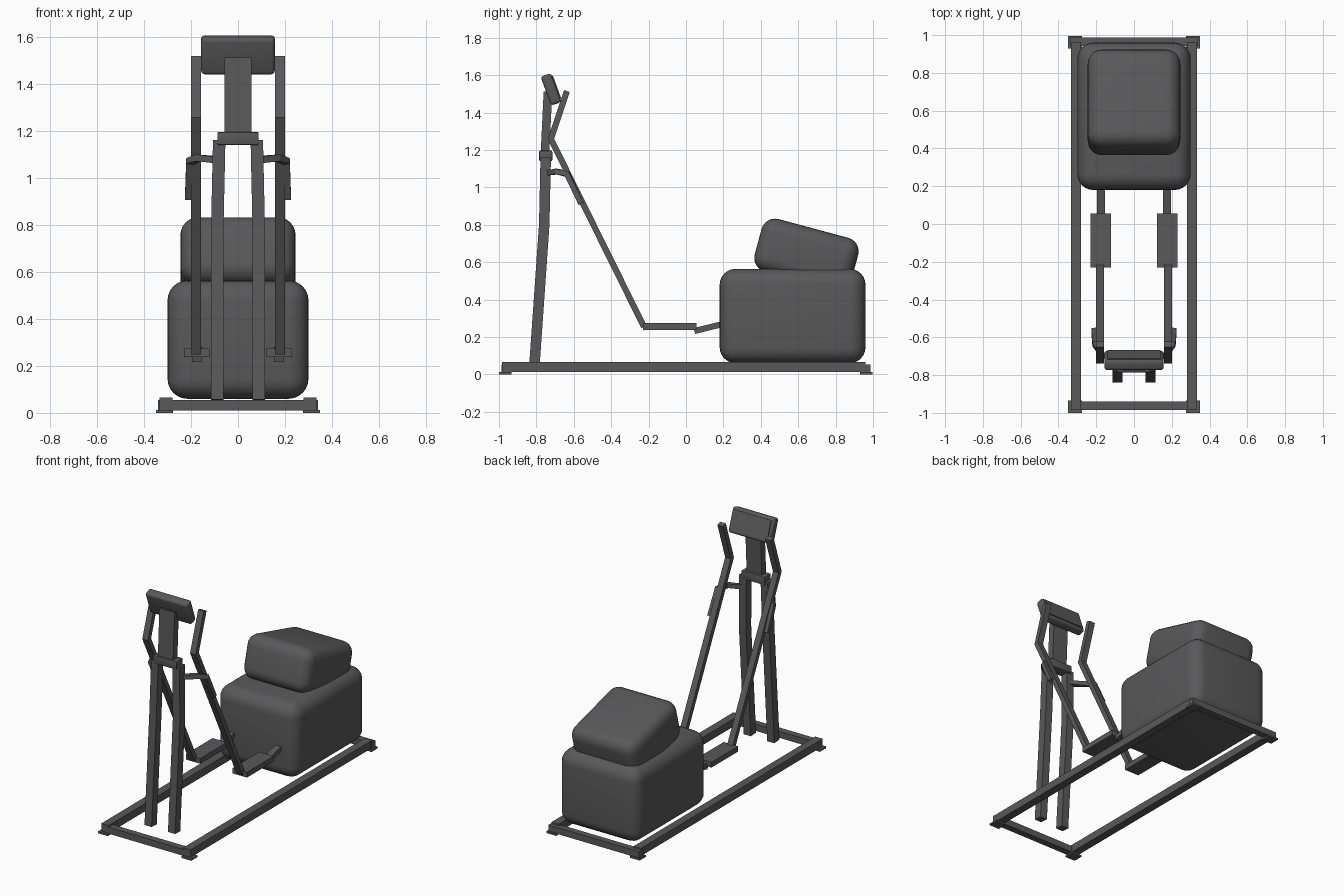
import bpy, bmesh, math
from mathutils import Vector

cube = bpy.data.objects.get("Cube")
if cube:
    bpy.data.objects.remove(cube, do_unlink=True)

grey = bpy.data.materials.new("charcoal_grey")
grey.use_nodes = True
COLOUR = (0.1, 0.1, 0.104, 1)
grey.diffuse_color = COLOUR
grey.node_tree.nodes["Principled BSDF"].inputs["Base Color"].default_value = COLOUR


def finish(name, bm):
    bmesh.ops.recalc_face_normals(bm, faces=bm.faces[:])
    mesh = bpy.data.meshes.new(name)
    bm.to_mesh(mesh)
    bm.free()
    mesh.materials.append(grey)
    ob = bpy.data.objects.new(name, mesh)
    bpy.context.collection.objects.link(ob)
    return ob


def box(name, centre, size, tilt=0, radius=0, segments=6):
    """Box tilted about x by degrees, with optional rounded edges."""
    bm = bmesh.new()
    bmesh.ops.create_cube(bm, size=1)
    bmesh.ops.scale(bm, vec=size, verts=bm.verts[:])
    ob = finish(name, bm)
    ob.location = centre
    ob.rotation_euler.x = math.radians(tilt)
    if radius:
        bevel = ob.modifiers.new("rounding", 'BEVEL')
        bevel.width, bevel.segments = radius, segments
        bpy.ops.object.select_all(action='DESELECT')
        ob.select_set(True)
        bpy.context.view_layer.objects.active = ob
        bpy.ops.object.modifier_apply(modifier=bevel.name)
        bpy.ops.object.shade_smooth_by_angle(angle=math.radians(35))
    return ob


def bar(name, path, width, depth):
    """Rectangular bar swept along a path with mitred bends."""
    pts = [Vector(p) for p in path]
    bm = bmesh.new()
    rings = []
    for i, p in enumerate(pts):
        before = (p - pts[max(i - 1, 0)]).normalized()
        after = (pts[min(i + 1, len(pts) - 1)] - p).normalized()
        t = (before + after).normalized()
        side = Vector((1, 0, 0))
        side = (side - side.dot(t) * t).normalized()
        mitre = 1 / max(t.dot(after), t.dot(before))
        normal = t.cross(side) * mitre
        rings.append([bm.verts.new(p + side * a * width / 2 + normal * b * depth / 2)
                      for a, b in ((-1, -1), (1, -1), (1, 1), (-1, 1))])
    for r, q in zip(rings, rings[1:]):
        for k in range(4):
            n = (k + 1) % 4
            bm.faces.new((r[k], r[n], q[n], q[k]))
    bm.faces.new(rings[0])
    bm.faces.new(rings[-1])
    return finish(name, bm)


# Base frame
box("front_crossbar", (0, -0.963, 0.032), (0.6, 0.046, 0.044))
box("rear_crossbar", (0, 0.965, 0.032), (0.68, 0.044, 0.044))

# Flywheel housing and tilted upper cover
box("main_housing", (0, 0.57, 0.312), (0.6, 0.78, 0.504), radius=0.085)
box("upper_cover", (0, 0.644, 0.64), (0.49, 0.535, 0.29), tilt=-15, radius=0.075)

# Mast and console
box("mast_bracket", (0, -0.75, 1.168), (0.176, 0.07, 0.056), radius=0.006, segments=2)
bar("console_mast", [(0, -0.754, 1.18), (0, -0.738, 1.512)], 0.114, 0.046)
box("console", (0, -0.722, 1.524), (0.314, 0.058, 0.165), tilt=20, radius=0.016, segments=4)
lean = math.radians(20)
box("console_screen", (0, -0.722 + 0.031 * math.cos(lean), 1.524 + 0.031 * math.sin(lean)),
    (0.28, 0.008, 0.13), tilt=20)

# Parts repeated on each side
for s, label in ((1, "left"), (-1, "right")):
    box(label + "_rail", (s * 0.307, -0.012, 0.039), (0.055, 1.945, 0.052))
    for y, end in ((-0.967, "front"), (0.963, "rear")):
        box(f"{label}_{end}_foot", (s * 0.313, y, 0.006), (0.074, 0.066, 0.012))
    bar(label + "_post", [(s * 0.088, -0.81, 0.055), (s * 0.088, -0.758, 0.8),
                          (s * 0.08, -0.75, 1.16)], 0.053, 0.056)
    bar(label + "_lever", [(s * 0.179, -0.225, 0.255), (s * 0.179, -0.722, 1.258),
                           (s * 0.179, -0.637, 1.515)], 0.042, 0.032)
    box(label + "_pedal", (s * 0.175, -0.088, 0.256), (0.108, 0.286, 0.036))
    bar(label + "_pedal_link", [(s * 0.175, 0.045, 0.232), (s * 0.175, 0.25, 0.282)],
        0.042, 0.032)
    bar(label + "_fixed_handle", [(s * 0.09, -0.735, 1.078), (s * 0.17, -0.69, 1.085),
                                  (s * 0.207, -0.635, 1.07), (s * 0.212, -0.562, 0.912)],
        0.028, 0.028)
